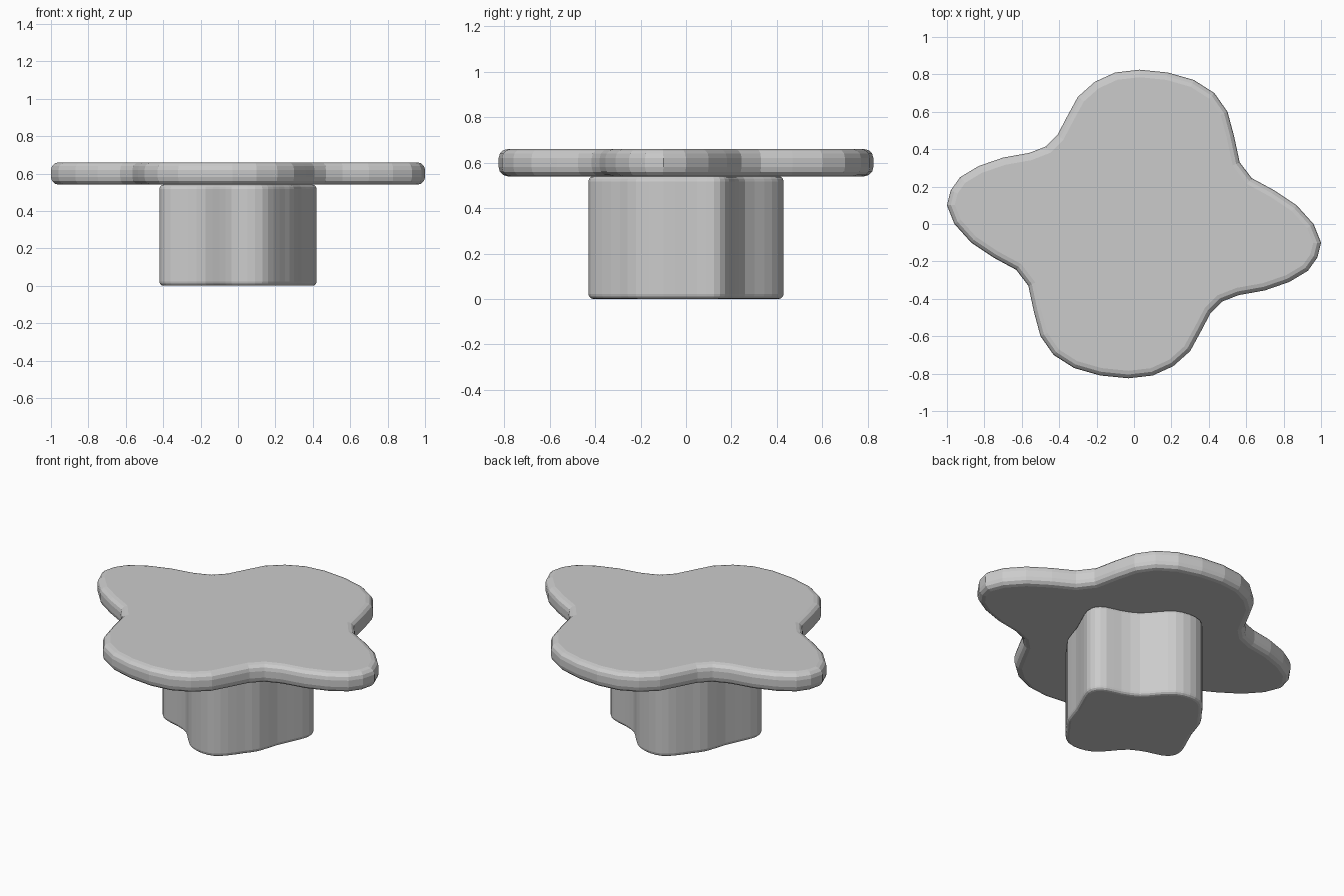
import bpy, bmesh
from mathutils import Vector

if "Cube" in bpy.data.objects:
    bpy.data.objects.remove(bpy.data.objects["Cube"])

# Half outlines, counter-clockwise; the other half is the 180 degree rotation
TOP = [(1, -.1), (.96, 0), (.87, .1), (.75, .18), (.63, .245), (.565, .33),
       (.535, .47), (.50, .60), (.43, .70), (.32, .77), (.18, .81), (.03, .825),
       (-.10, .81), (-.21, .76), (-.30, .68), (-.36, .57), (-.41, .475),
       (-.47, .415), (-.56, .38), (-.70, .355), (-.83, .31), (-.93, .25), (-.98, .18)]
BASE = [(.30, -.22), (.34, -.10), (.385, 0), (.42, .09), (.41, .15), (.36, .19),
        (.27, .215), (.175, .26), (.10, .345), (.035, .405), (-.05, .43),
        (-.13, .42), (-.19, .37), (-.25, .29)]


def full_outline(half, steps):
    """Complete the outline by rotation and refine it with a Catmull-Rom curve."""
    pts = [Vector(p) for p in half] + [-Vector(p) for p in half]
    n, out = len(pts), []
    for i in range(n):
        a, b, c, d = (pts[(i + k) % n] for k in (-1, 0, 1, 2))
        for s in range(steps):
            t = s / steps
            out.append(.5 * (2 * b + (c - a) * t + (2 * a - 5 * b + 4 * c - d) * t ** 2
                             + (3 * b - a - 3 * c + d) * t ** 3))
    return out


def slab(name, outline, z0, z1, radius, segments):
    """Extrude an outline and round its upper and lower rims."""
    bm = bmesh.new()
    face = bm.faces.new([bm.verts.new((p.x, p.y, z0)) for p in outline])
    ext = bmesh.ops.extrude_face_region(bm, geom=[face], use_keep_orig=True)
    for v in ext['geom']:
        if isinstance(v, bmesh.types.BMVert):
            v.co.z = z1
    bmesh.ops.recalc_face_normals(bm, faces=bm.faces)
    rims = [e for e in bm.edges if abs(e.verts[0].co.z - e.verts[1].co.z) < 1e-5]
    bmesh.ops.bevel(bm, geom=rims, offset=radius, segments=segments,
                    profile=.5, affect='EDGES')
    mesh = bpy.data.meshes.new(name)
    bm.to_mesh(mesh)
    bm.free()
    obj = bpy.data.objects.new(name, mesh)
    bpy.context.collection.objects.link(obj)
    return obj


# Wavy table top and its lobed pedestal
slab("table_top", full_outline(TOP, 1), .54, .66, .04, 3)
slab("pedestal_base", full_outline(BASE, 2), 0, .54, .022, 3)
